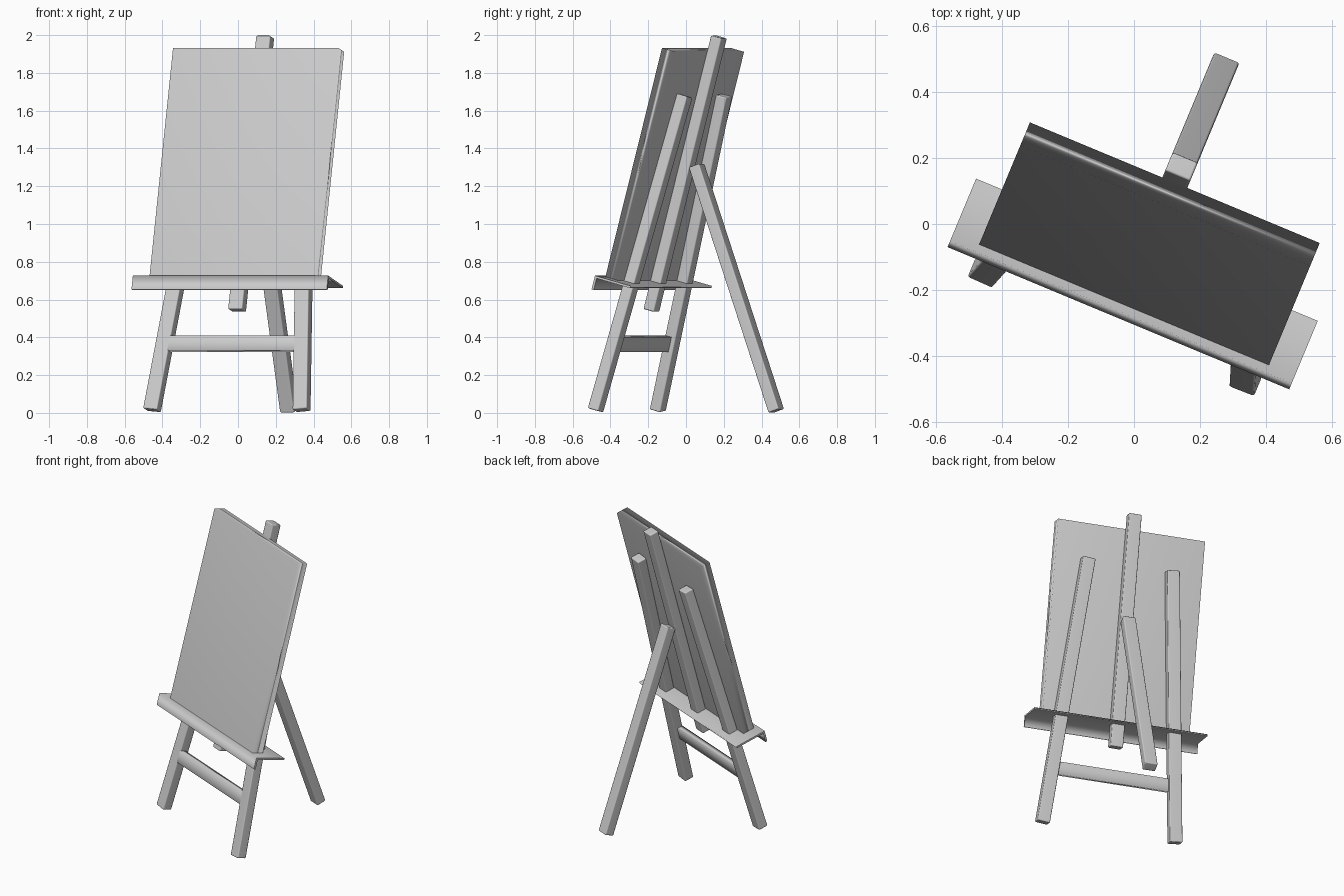
import bpy
import bmesh
from math import radians
from mathutils import Matrix, Vector

cube = bpy.data.objects.get("Cube")
if cube:
    bpy.data.objects.remove(cube, do_unlink=True)

# Material
grey = bpy.data.materials.new("plain grey")
grey.use_nodes = True
colour = (0.6, 0.6, 0.6, 1)
grey.diffuse_color = colour
grey.node_tree.nodes["Principled BSDF"].inputs["Base Color"].default_value = colour

# The whole easel is turned on the floor; most parts share one leaning plane
TURN = Matrix.Rotation(radians(-22.6), 4, "Z") @ Matrix.Translation((0.066, 0, 0))
LEAN = TURN @ Matrix.Translation((0, -0.313, 0.014)) @ Matrix.Rotation(radians(-15), 4, "X")
WIDTH, DEPTH = 0.082, 0.063


def finish(name, bm, matrix, bevel=0):
    bmesh.ops.recalc_face_normals(bm, faces=bm.faces)
    for face in bm.faces:
        face.smooth = True
    mesh = bpy.data.meshes.new(name)
    bm.to_mesh(mesh)
    bm.free()
    mesh.materials.append(grey)
    obj = bpy.data.objects.new(name, mesh)
    obj.matrix_world = matrix
    bpy.context.collection.objects.link(obj)
    if bevel:
        mod = obj.modifiers.new("soft edges", "BEVEL")
        mod.width = bevel
        mod.segments = 2
    mod = obj.modifiers.new("area weighted shading", "WEIGHTED_NORMAL")
    mod.mode = "FACE_AREA"
    return obj


def box(name, centre, size, matrix, bevel=0):
    bm = bmesh.new()
    bmesh.ops.create_cube(bm, size=1)
    bmesh.ops.scale(bm, vec=size, verts=bm.verts)
    bmesh.ops.translate(bm, vec=centre, verts=bm.verts)
    return finish(name, bm, matrix, bevel)


def beam(name, start, end, matrix):
    """Square-cut timber running between two points."""
    start, end = Vector(start), Vector(end)
    z = (end - start).normalized()
    x = Vector((0, 1, 0)).cross(z).normalized()
    y = z.cross(x)
    axes = Matrix((x, y, z)).transposed().to_4x4()
    place = matrix @ Matrix.Translation((start + end) / 2) @ axes
    return box(name, (0, 0, 0), (WIDTH, DEPTH, (end - start).length), place, 0.007)


# Splayed front legs
for side, label in ((-1, "right"), (1, "left")):
    beam(label + "_front_leg", (side * 0.429, 0, 0), (side * 0.272, 0, 1.725), LEAN)

# Central mast and rear strut
beam("mast", (0, 0, 0.547), (0, 0, 2.046), LEAN)
beam("rear_strut", (0, 0.545, 0.011), (0, 0.088, 1.31), TURN)

# Crossbar between the front legs
box("crossbar", (0, -0.012, 0.362), (0.8, 0.038, 0.08), LEAN)

# Canvas board
box("canvas", (0, -DEPTH / 2 - 0.039, 1.328), (0.95, 0.078, 1.256), LEAN)

# Thin angled ledge with a hanging lip
profile = [(-0.135, 0.702), (0.077, 0.702), (0.077, 0.69),
           (-0.122, 0.69), (-0.122, 0.626), (-0.135, 0.626)]
bm = bmesh.new()
face = bm.faces.new([bm.verts.new((-0.56, y, z)) for y, z in profile])
extruded = bmesh.ops.extrude_face_region(bm, geom=[face])["geom"]
bmesh.ops.translate(bm, vec=(1.12, 0, 0),
                    verts=[v for v in extruded if isinstance(v, bmesh.types.BMVert)])
ledge = finish("ledge", bm, LEAN)
# Keep the two end caps crisp
for edge in ledge.data.edges:
    a, b = (ledge.data.vertices[i].co for i in edge.vertices)
    edge.use_edge_sharp = abs(a.x - b.x) < 0.001
ledge.modifiers["area weighted shading"].keep_sharp = True
